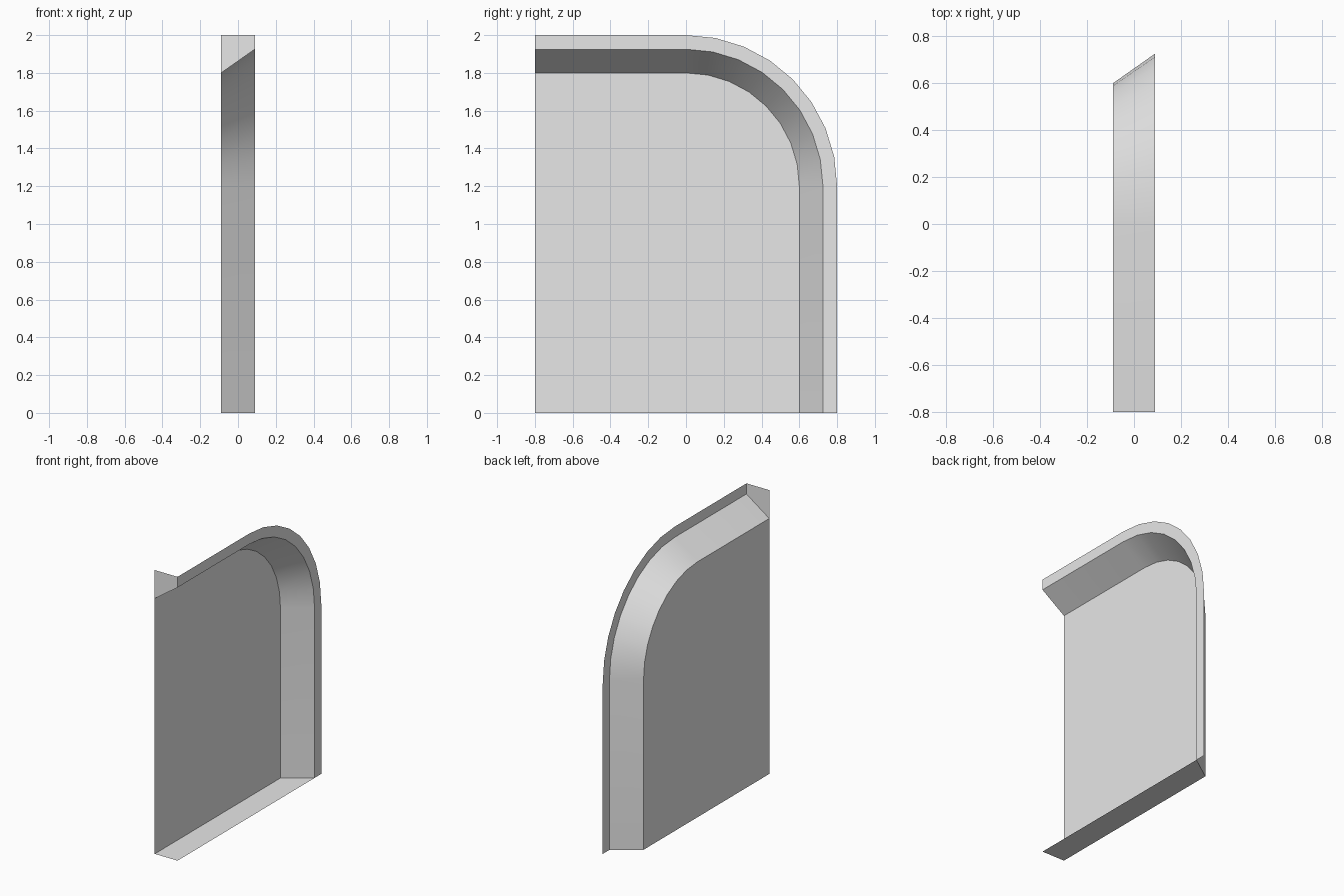
import bpy
import math

cube = bpy.data.objects.get("Cube")
if cube:
    bpy.data.objects.remove(cube, do_unlink=True)

HALF = 0.089            # half the depth of the reveal
FRONT = -0.8            # straight open side
SPRING = 1.2            # height where the arch starts
INNER, MIDDLE, OUTER = 0.6, 0.725, 0.8
STEPS = 8

grey = bpy.data.materials.new("light grey")
grey.use_nodes = True
colour = (0.8, 0.8, 0.8, 1)
grey.diffuse_color = colour
grey.node_tree.nodes["Principled BSDF"].inputs["Base Color"].default_value = colour


def arch(x, radius):
    """Outline from the front top, round the corner, down to the floor."""
    points = [(x, FRONT, SPRING + radius)]
    for i in range(STEPS + 1):
        a = math.pi / 2 * i / STEPS
        points.append((x, radius * math.sin(a), SPRING + radius * math.cos(a)))
    points.append((x, radius, 0))
    return points


def add_part(name, verts, faces):
    mesh = bpy.data.meshes.new(name)
    mesh.from_pydata(verts, [], faces)
    mesh.materials.append(grey)
    obj = bpy.data.objects.new(name, mesh)
    bpy.context.collection.objects.link(obj)
    return obj


def add_strip(name, first, second):
    n = len(first)
    faces = [(i, n + i, n + i + 1, i + 1) for i in range(n - 1)]
    return add_part(name, first + second, faces)


def add_plate(name, points):
    return add_part(name, points, [tuple(range(len(points)))])


inner = arch(-HALF, INNER)
middle = arch(HALF, MIDDLE)
outer = arch(HALF, OUTER)

# Flat back panel, facing +x
add_plate("back_panel", ([(-HALF, FRONT, 0)] + inner)[::-1])

# Splayed band round the panel, and the flat rim outside it
band = add_strip("splayed_band", middle, inner)
add_strip("outer_rim", outer, middle)

# Floor plate inside the band
add_plate("sill", [(-HALF, FRONT, 0), (HALF, FRONT, 0), middle[-1], inner[-1]])

# End plate closing the front above the band
add_plate("end_plate", [inner[0], middle[0], outer[0],
                        (-HALF, FRONT, SPRING + OUTER)])

# Smooth the curved band
bpy.ops.object.select_all(action='DESELECT')
band.select_set(True)
bpy.context.view_layer.objects.active = band
bpy.ops.object.shade_smooth_by_angle(angle=math.radians(30))
